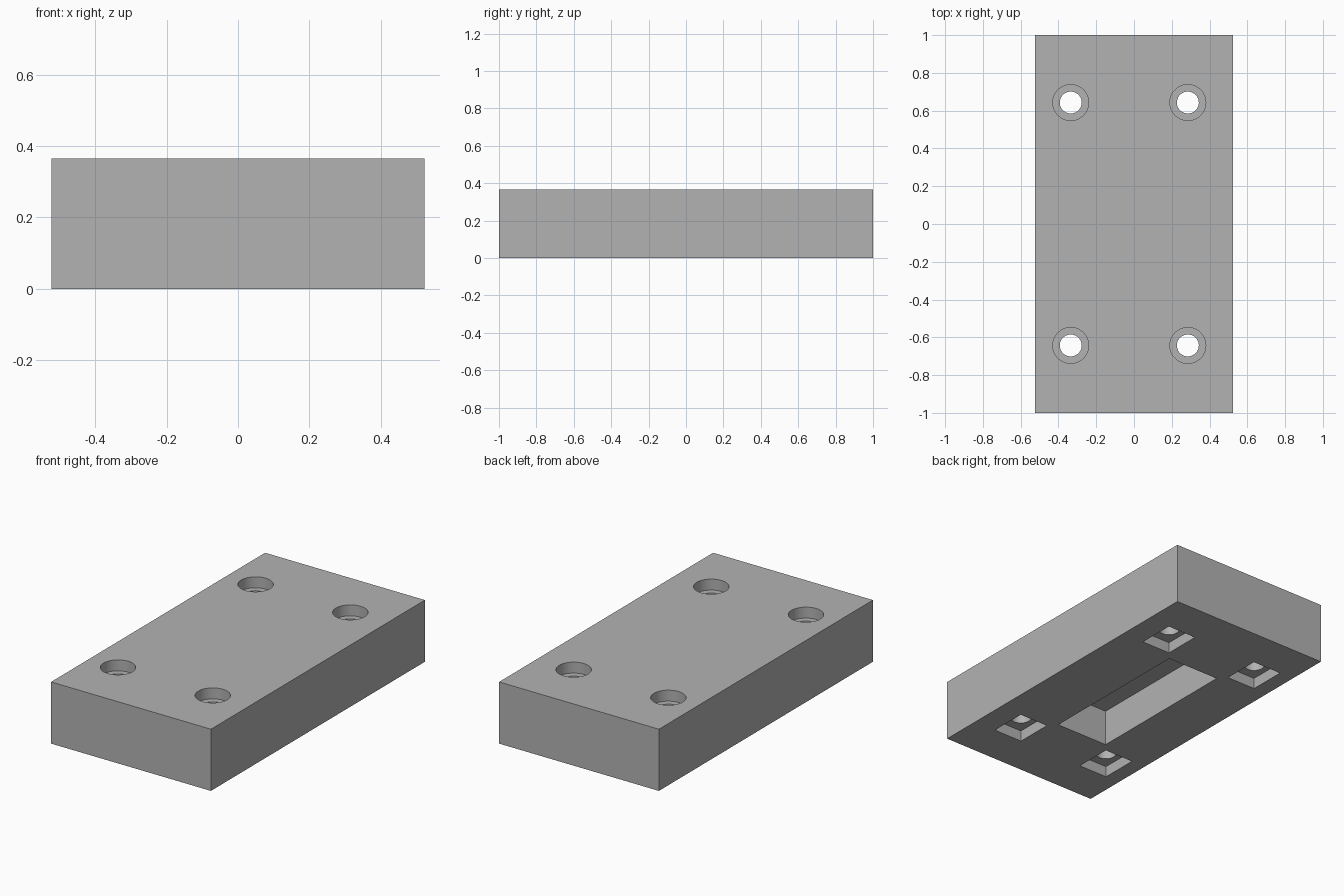
import bpy
import math

cube = bpy.data.objects.get("Cube")
if cube:
    bpy.data.objects.remove(cube, do_unlink=True)

WIDTH, LENGTH, HEIGHT = 1.046, 2.0, 0.365
HOLE_OFFSET = -0.025          # hole pattern sits slightly off centre
HOLE_DX, HOLE_DY = 0.31, 0.643
POCKET_DEPTH, BORE_DEPTH, SLOT_DEPTH = 0.065, 0.065, 0.215
OVER = 0.1                    # how far cutters reach past the surface

grey = bpy.data.materials.new("plain_grey")
grey.use_nodes = True
colour = (0.45, 0.45, 0.45, 1)
grey.diffuse_color = colour
grey.node_tree.nodes["Principled BSDF"].inputs["Base Color"].default_value = colour


def box(name, x, y, z0, z1, sx, sy):
    bpy.ops.mesh.primitive_cube_add(size=1, location=(x, y, (z0 + z1) / 2))
    obj = bpy.context.object
    obj.name = name
    obj.scale = (sx, sy, z1 - z0)
    bpy.ops.object.transform_apply(location=True, rotation=True, scale=True)
    obj.data.materials.append(grey)
    return obj


def cylinder(name, x, y, z0, z1, radius):
    bpy.ops.mesh.primitive_cylinder_add(
        vertices=64, radius=radius, depth=z1 - z0, location=(x, y, (z0 + z1) / 2))
    obj = bpy.context.object
    obj.name = name
    obj.data.materials.append(grey)
    return obj


def cut(target, cutter):
    cutter.hide_render = True
    mod = target.modifiers.new(cutter.name, 'BOOLEAN')
    mod.operation = 'DIFFERENCE'
    mod.solver = 'EXACT'
    mod.object = cutter
    bpy.context.view_layer.objects.active = target
    bpy.ops.object.modifier_apply(modifier=mod.name)
    bpy.data.objects.remove(cutter, do_unlink=True)


# Solid block
block = box("mounting_block", 0, 0, 0, HEIGHT, WIDTH, LENGTH)

# Long slot in the underside
cut(block, box("slot_cutter", HOLE_OFFSET, 0, -OVER, SLOT_DEPTH, 0.345, 0.964))

# Four bolt holes: counterbore above, through hole, nut pocket below
for sx in (-1, 1):
    for sy in (-1, 1):
        x, y = HOLE_OFFSET + sx * HOLE_DX, sy * HOLE_DY
        cut(block, cylinder("counterbore_cutter", x, y,
                            HEIGHT - BORE_DEPTH, HEIGHT + OVER, 0.095))
        cut(block, box("nut_pocket_cutter", x, y, -OVER, POCKET_DEPTH, 0.19, 0.225))
        cut(block, cylinder("bolt_hole_cutter", x, y, -OVER, HEIGHT + OVER, 0.058))

# Smooth hole walls, crisp edges
bpy.ops.object.select_all(action='DESELECT')
block.select_set(True)
bpy.context.view_layer.objects.active = block
bpy.ops.object.shade_smooth_by_angle(angle=math.radians(30))
